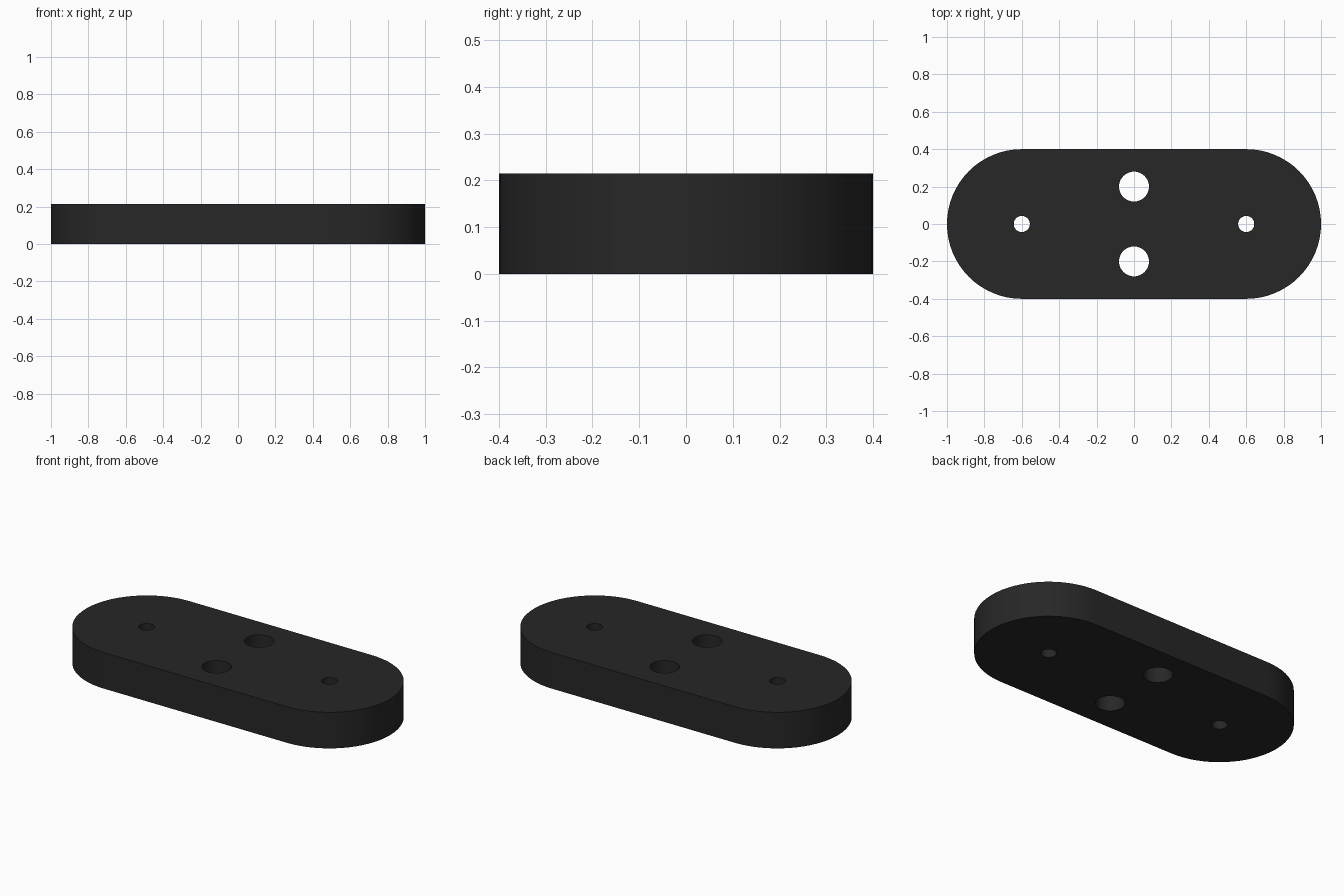
import bpy, bmesh
from math import pi, cos, sin

if "Cube" in bpy.data.objects:
    bpy.data.objects.remove(bpy.data.objects["Cube"])

HEIGHT = 0.214


def arc(cx, cy, r, start, sweep, n, closed=False):
    count = n if closed else n + 1
    return [(cx + r * cos(start + sweep * i / n), cy + r * sin(start + sweep * i / n))
            for i in range(count)]


def add_loop(bm, points):
    verts = [bm.verts.new((x, y, 0)) for x, y in points]
    return [bm.edges.new((verts[i - 1], verts[i])) for i in range(len(verts))]


bm = bmesh.new()

# Rounded outline of the plate
edges = add_loop(bm, arc(0.6, 0, 0.4, -pi / 2, pi, 32) + arc(-0.6, 0, 0.4, pi / 2, pi, 32))

# Two large and two small through holes
for s in (-1, 1):
    edges += add_loop(bm, arc(0, 0.2 * s, 0.08, 0, 2 * pi, 48, True))
    edges += add_loop(bm, arc(0.6 * s, 0, 0.043, 0, 2 * pi, 48, True))

# Fill the profile and give it thickness
bmesh.ops.triangle_fill(bm, edges=edges, use_beauty=True, use_dissolve=False)
ext = bmesh.ops.extrude_face_region(bm, geom=bm.faces[:], use_keep_orig=True)
top = [v for v in ext["geom"] if isinstance(v, bmesh.types.BMVert)]
bmesh.ops.translate(bm, verts=top, vec=(0, 0, HEIGHT))
bmesh.ops.recalc_face_normals(bm, faces=bm.faces[:])

mesh = bpy.data.meshes.new("link_plate")
bm.to_mesh(mesh)
bm.free()
plate = bpy.data.objects.new("link_plate", mesh)
bpy.context.collection.objects.link(plate)

# Near-black finish
mat = bpy.data.materials.new("black_plastic")
mat.diffuse_color = (0.02, 0.02, 0.02, 1)
mat.use_nodes = True
mat.node_tree.nodes["Principled BSDF"].inputs["Base Color"].default_value = mat.diffuse_color
mesh.materials.append(mat)

bpy.context.view_layer.objects.active = plate
plate.select_set(True)
bpy.ops.object.shade_smooth_by_angle(angle=pi / 6)
